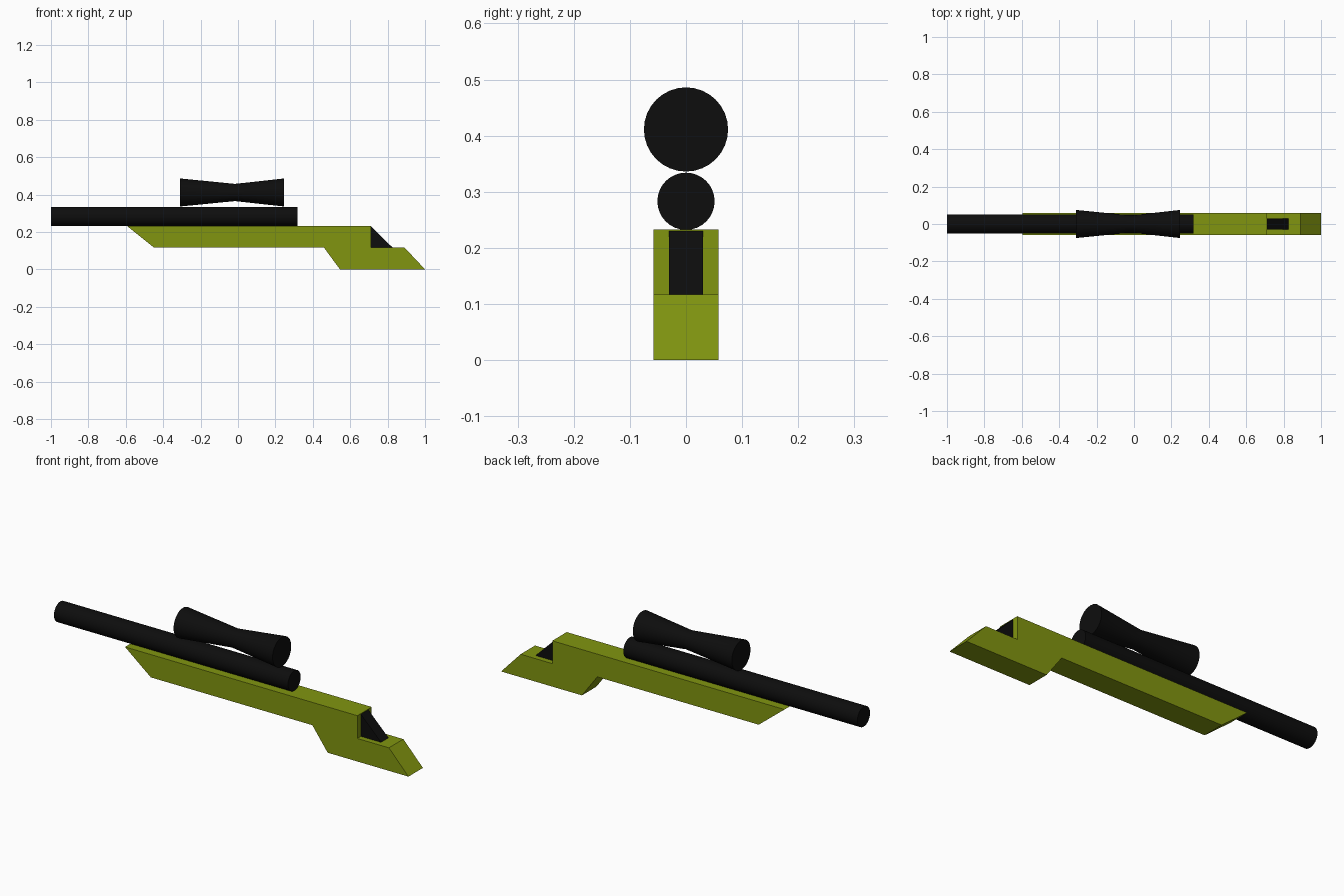
import bpy, bmesh, math
from mathutils import Matrix

if "Cube" in bpy.data.objects:
    bpy.data.objects.remove(bpy.data.objects["Cube"])


def material(name, rgb):
    m = bpy.data.materials.new(name)
    m.diffuse_color = (*rgb, 1)
    m.use_nodes = True
    m.node_tree.nodes["Principled BSDF"].inputs["Base Color"].default_value = m.diffuse_color
    return m


olive = material("olive", (0.22, 0.30, 0.005))
black = material("black", (0.004, 0.004, 0.004))


def finish(name, bm, mat, smooth=False):
    bmesh.ops.recalc_face_normals(bm, faces=bm.faces)
    mesh = bpy.data.meshes.new(name)
    bm.to_mesh(mesh)
    bm.free()
    mesh.materials.append(mat)
    ob = bpy.data.objects.new(name, mesh)
    bpy.context.collection.objects.link(ob)
    if smooth:
        bpy.ops.object.select_all(action='DESELECT')
        bpy.context.view_layer.objects.active = ob
        ob.select_set(True)
        bpy.ops.object.shade_smooth_by_angle(angle=math.radians(30))
    return ob


def extrude_profile(name, points, half_width, mat):
    """Side outline in x/z, extruded across y."""
    bm = bmesh.new()
    face = bm.faces.new([bm.verts.new((x, -half_width, z)) for x, z in points])
    new = bmesh.ops.extrude_face_region(bm, geom=[face])["geom"]
    bmesh.ops.translate(bm, vec=(0, 2 * half_width, 0),
                        verts=[v for v in new if isinstance(v, bmesh.types.BMVert)])
    return finish(name, bm, mat)


def tube(name, rings, z, mat, sides=32):
    """Closed round body along x from (x, radius) rings."""
    bm = bmesh.new()
    loops = []
    for x, r in rings:
        angles = [2 * math.pi * i / sides for i in range(sides)]
        loops.append([bm.verts.new((x, r * math.sin(a), z + r * math.cos(a))) for a in angles])
    for a, b in zip(loops, loops[1:]):
        for i in range(sides):
            j = (i + 1) % sides
            bm.faces.new((a[i], a[j], b[j], b[i]))
    bm.faces.new(loops[0])
    bm.faces.new(loops[-1])
    return finish(name, bm, mat, smooth=True)


# Stock with stepped rear grip
extrude_profile("stock", [(-0.595, 0.233), (-0.45, 0.117), (0.459, 0.117), (0.545, 0),
                          (1.0, 0), (0.89, 0.117), (0.712, 0.117), (0.712, 0.233)],
                0.058, olive)

# Dark wedge in the step
extrude_profile("rear_wedge", [(0.70, 0.23), (0.70, 0.116), (0.827, 0.116), (0.712, 0.23)],
                0.03, black)

# Barrel and waisted scope
tube("barrel", [(-1.0, 0.051), (0.317, 0.051)], 0.283, black)
tube("scope", [(-0.31, 0.075), (-0.016, 0.046), (0.247, 0.075)], 0.411, black)
